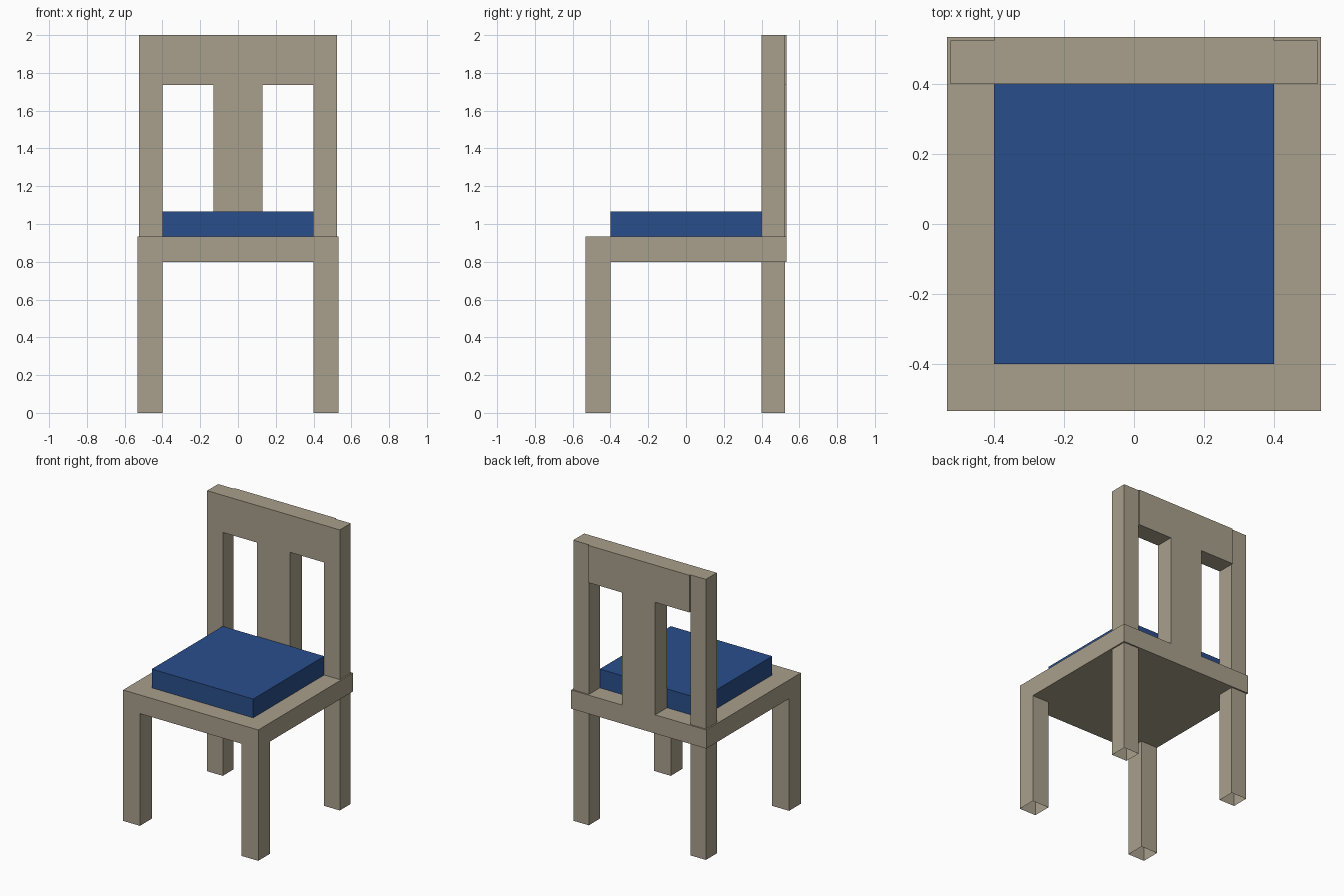
import bpy, bmesh

if "Cube" in bpy.data.objects:
    bpy.data.objects.remove(bpy.data.objects["Cube"])


def material(name, rgb):
    m = bpy.data.materials.new(name)
    m.diffuse_color = (*rgb, 1.0)
    m.use_nodes = True
    m.node_tree.nodes["Principled BSDF"].inputs["Base Color"].default_value = m.diffuse_color
    return m


wood = material("tan wood", (0.397, 0.352, 0.262))
fabric = material("blue fabric", (0.023, 0.076, 0.262))


def box(name, xs, ys, zs, mat, open_ends=""):
    """Box from min/max ranges; open_ends drops 'top' and/or 'bottom' faces."""
    bm = bmesh.new()
    bmesh.ops.create_cube(bm, size=1)
    for v in bm.verts:
        v.co = [r[0] if c < 0 else r[1] for c, r in zip(v.co, (xs, ys, zs))]
    bm.normal_update()
    drop = [f for f in bm.faces
            if (f.normal.z > 0.5 and "top" in open_ends)
            or (f.normal.z < -0.5 and "bottom" in open_ends)]
    if drop:
        bmesh.ops.delete(bm, geom=drop, context='FACES')
    me = bpy.data.meshes.new(name)
    bm.to_mesh(me)
    bm.free()
    me.materials.append(mat)
    ob = bpy.data.objects.new(name, me)
    bpy.context.collection.objects.link(ob)
    return ob


E = 0.533          # seat half width
P = 0.523          # back post outer edge
I = 0.40           # inner edge of legs and posts
SEAT_LOW, SEAT_TOP, TOP = 0.80, 0.933, 2.0

# Seat slab and cushion
box("seat", (-E, E), (-E, E), (SEAT_LOW, SEAT_TOP), wood)
box("cushion", (-I, I), (-I, I), (SEAT_TOP, 1.067), fabric, "bottom")

# Hollow legs (open at the floor) and back posts, left and right
for side, s in (("left", -1), ("right", 1)):
    wide = sorted((s * I, s * E))
    slim = sorted((s * I, s * P))
    box(side + "_front_leg", wide, (-E, -I), (0, SEAT_LOW), wood, "top bottom")
    box(side + "_back_leg", slim, (I, P), (0, SEAT_LOW), wood, "top bottom")
    box(side + "_back_post", slim, (I, P), (SEAT_TOP, TOP), wood, "bottom")

# Back rest: top rail and central splat
box("top_rail", (-I, I), (I, E), (1.735, TOP), wood)
box("back_splat", (-0.13, 0.13), (I, E), (SEAT_TOP, 1.735), wood, "top bottom")
